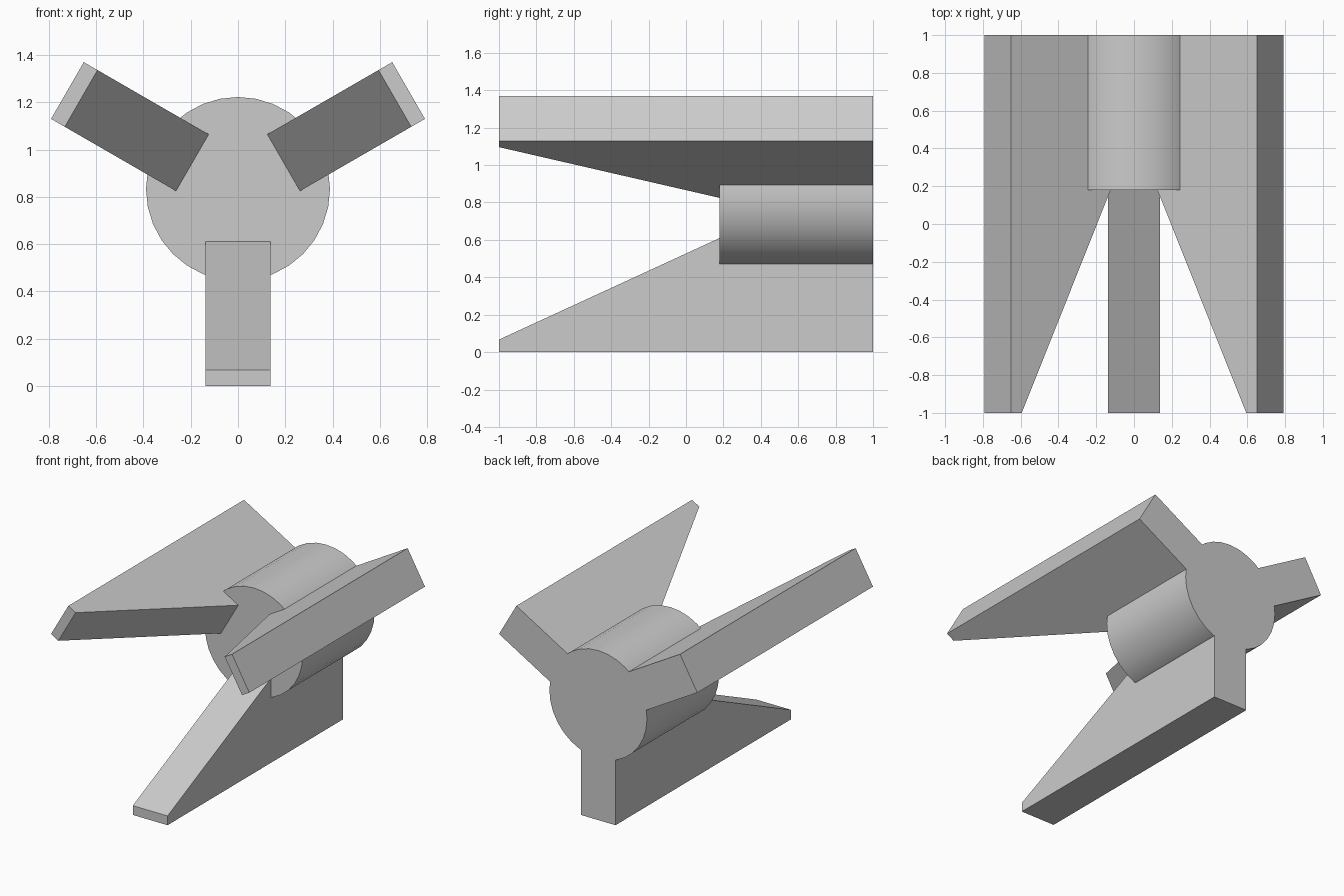
import bpy, bmesh
from math import radians
from mathutils import Matrix, Vector

if "Cube" in bpy.data.objects:
    bpy.data.objects.remove(bpy.data.objects["Cube"], do_unlink=True)

AXIS_Z = 0.833       # height of the hub axis, also the reach of each fin
HUB_R = 0.389
HUB_FRONT = 0.18
HALF = 0.1385        # half the fin thickness

grey = bpy.data.materials.new("plain_grey")
grey.use_nodes = True
colour = (0.6, 0.6, 0.6, 1)
grey.diffuse_color = colour
grey.node_tree.nodes["Principled BSDF"].inputs["Base Color"].default_value = colour


def make_object(name, bm):
    bmesh.ops.recalc_face_normals(bm, faces=bm.faces)
    mesh = bpy.data.meshes.new(name)
    bm.to_mesh(mesh)
    bm.free()
    mesh.materials.append(grey)
    obj = bpy.data.objects.new(name, mesh)
    bpy.context.collection.objects.link(obj)
    return obj


# Hub: short cylinder lying along y
bm = bmesh.new()
depth = 1 - HUB_FRONT
place = Matrix.Translation((0, 1 - depth / 2, AXIS_Z)) @ Matrix.Rotation(radians(90), 4, 'X')
bmesh.ops.create_cone(bm, cap_ends=True, segments=32, radius1=HUB_R,
                      radius2=HUB_R, depth=depth, matrix=place)
hub = make_object("finned_hub", bm)

# Fins: one tapered profile (y, distance from axis), repeated around the hub
profile = [(-1, AXIS_Z), (-1, 0.766), (HUB_FRONT, 0.223), (1, 0.223), (1, AXIS_Z)]
bm = bmesh.new()
for turn in (0, 120, 240):
    spin = Matrix.Translation((0, 0, AXIS_Z)) @ Matrix.Rotation(radians(turn), 4, 'Y')
    side = bm.faces.new([bm.verts.new(spin @ Vector((-HALF, y, -r))) for y, r in profile])
    ext = bmesh.ops.extrude_face_region(bm, geom=[side])
    across = spin.to_3x3() @ Vector((2 * HALF, 0, 0))
    bmesh.ops.translate(bm, vec=across,
                        verts=[v for v in ext["geom"] if isinstance(v, bmesh.types.BMVert)])
fins = make_object("fins", bm)

# Merge the fins into the hub
union = hub.modifiers.new("union", 'BOOLEAN')
union.operation = 'UNION'
union.solver = 'EXACT'
union.object = fins
bpy.ops.object.select_all(action='DESELECT')
hub.select_set(True)
bpy.context.view_layer.objects.active = hub
bpy.ops.object.modifier_apply(modifier=union.name)
bpy.data.objects.remove(fins, do_unlink=True)
bpy.ops.object.shade_smooth_by_angle(angle=radians(30))
